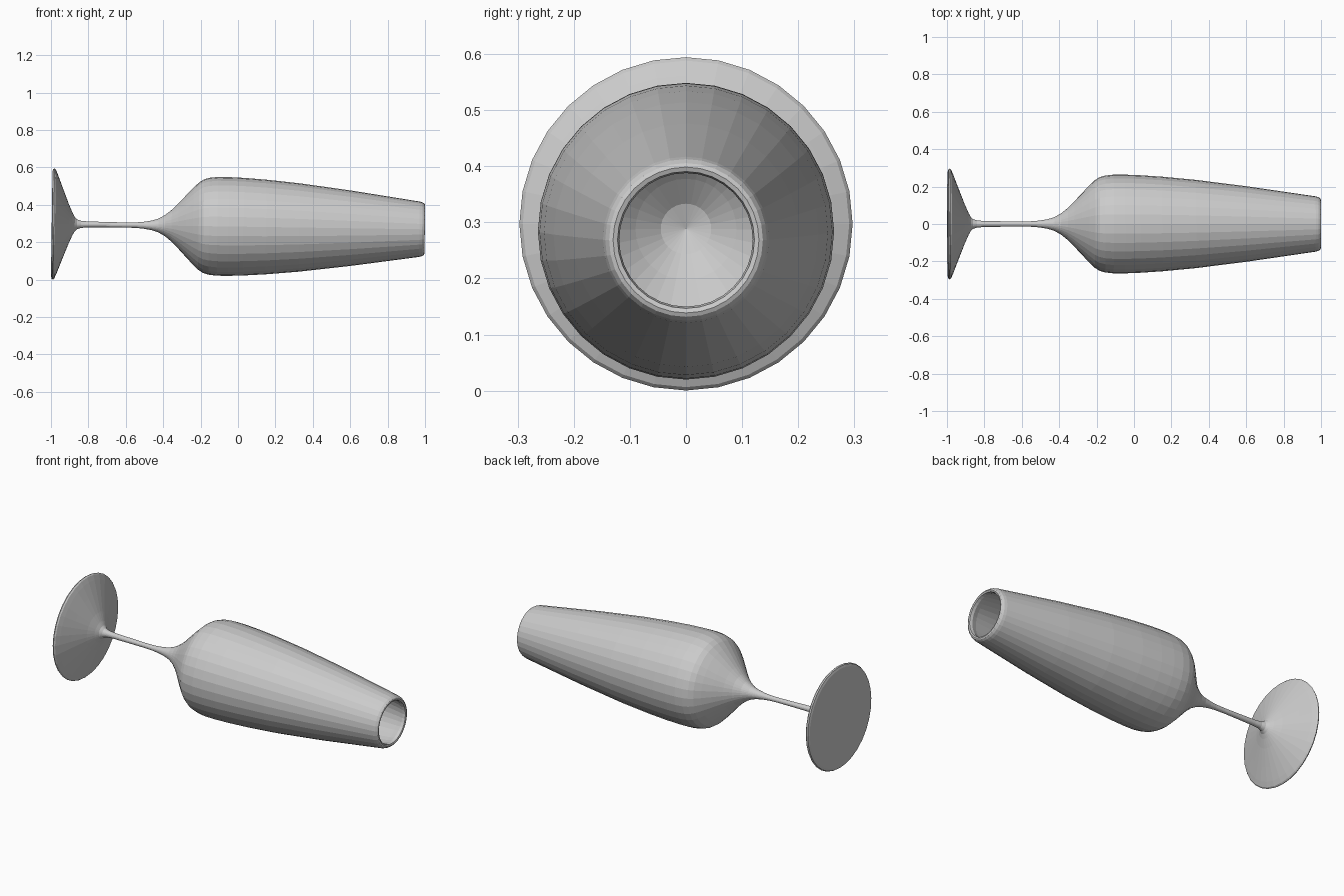
import bpy
import bmesh
from math import sin, cos, pi
from mathutils import Matrix

SIDES = 32
TILT = 0.0145      # the glass lies with its rim slightly lowered
AXIS_HEIGHT = 0.283

old = bpy.data.objects.get("Cube")
if old:
    bpy.data.objects.remove(old, do_unlink=True)

grey = bpy.data.materials.new("plain grey")
grey.use_nodes = True
colour = (0.6, 0.6, 0.6, 1)
grey.diffuse_color = colour
grey.node_tree.nodes["Principled BSDF"].inputs["Base Color"].default_value = colour


def lathe(name, profile):
    """Turn (x, radius) points around the x axis, then lay the part down."""
    bm = bmesh.new()
    rings = []
    for x, r in profile:
        if r == 0:
            rings.append([bm.verts.new((x, 0, 0))] * SIDES)
        else:
            angles = [2 * pi * j / SIDES for j in range(SIDES)]
            rings.append([bm.verts.new((x, r * sin(a), r * cos(a))) for a in angles])
    for low, high in zip(rings, rings[1:]):
        for j in range(SIDES):
            k = (j + 1) % SIDES
            corners = dict.fromkeys((low[j], high[j], high[k], low[k]))
            bm.faces.new(list(corners))
    bm.transform(Matrix.Translation((0, 0, AXIS_HEIGHT)) @ Matrix.Rotation(TILT, 4, 'Y'))
    mesh = bpy.data.meshes.new(name)
    bm.to_mesh(mesh)
    bm.free()
    mesh.materials.append(grey)
    part = bpy.data.objects.new(name, mesh)
    bpy.context.collection.objects.link(part)
    return part


# Foot: nearly flat underside, rounded edge, concave cone up to the stem
foot_end = (-0.86, 0.026)
lathe("foot", [(-0.99, 0), (-0.994, 0.15), (-0.996, 0.28), (-0.992, 0.293),
               (-0.985, 0.297), (-0.978, 0.291), (-0.967, 0.265), (-0.94, 0.195),
               (-0.905, 0.105), (-0.885, 0.06), (-0.873, 0.038), foot_end])

# Stem: thin, flaring softly at both ends
stem_end = (-0.46, 0.026)
lathe("stem", [foot_end, (-0.84, 0.019), (-0.8, 0.016), (-0.7, 0.0145),
               (-0.6, 0.0135), (-0.54, 0.015), (-0.5, 0.019), stem_end])

# Bowl: outer wall, rounded lip, then the inner wall back to the bottom
outer = [stem_end, (-0.425, 0.037), (-0.39, 0.057), (-0.355, 0.085),
         (-0.32, 0.12), (-0.28, 0.163), (-0.24, 0.205), (-0.21, 0.234),
         (-0.185, 0.25), (-0.155, 0.259), (-0.11, 0.264), (-0.05, 0.264),
         (0.03, 0.261), (0.15, 0.253), (0.33, 0.236), (0.6, 0.202), (0.97, 0.148)]
lip = [(0.985, 0.144), (0.996, 0.137), (0.999, 0.13), (0.996, 0.122), (0.98, 0.119)]
inner = [(0.95, 0.128), (0.6, 0.182), (0.33, 0.216), (0.15, 0.233), (0, 0.242),
         (-0.1, 0.244), (-0.16, 0.237), (-0.2, 0.215), (-0.26, 0.155),
         (-0.32, 0.09), (-0.355, 0.045), (-0.37, 0)]
lathe("bowl", outer + lip + inner)
